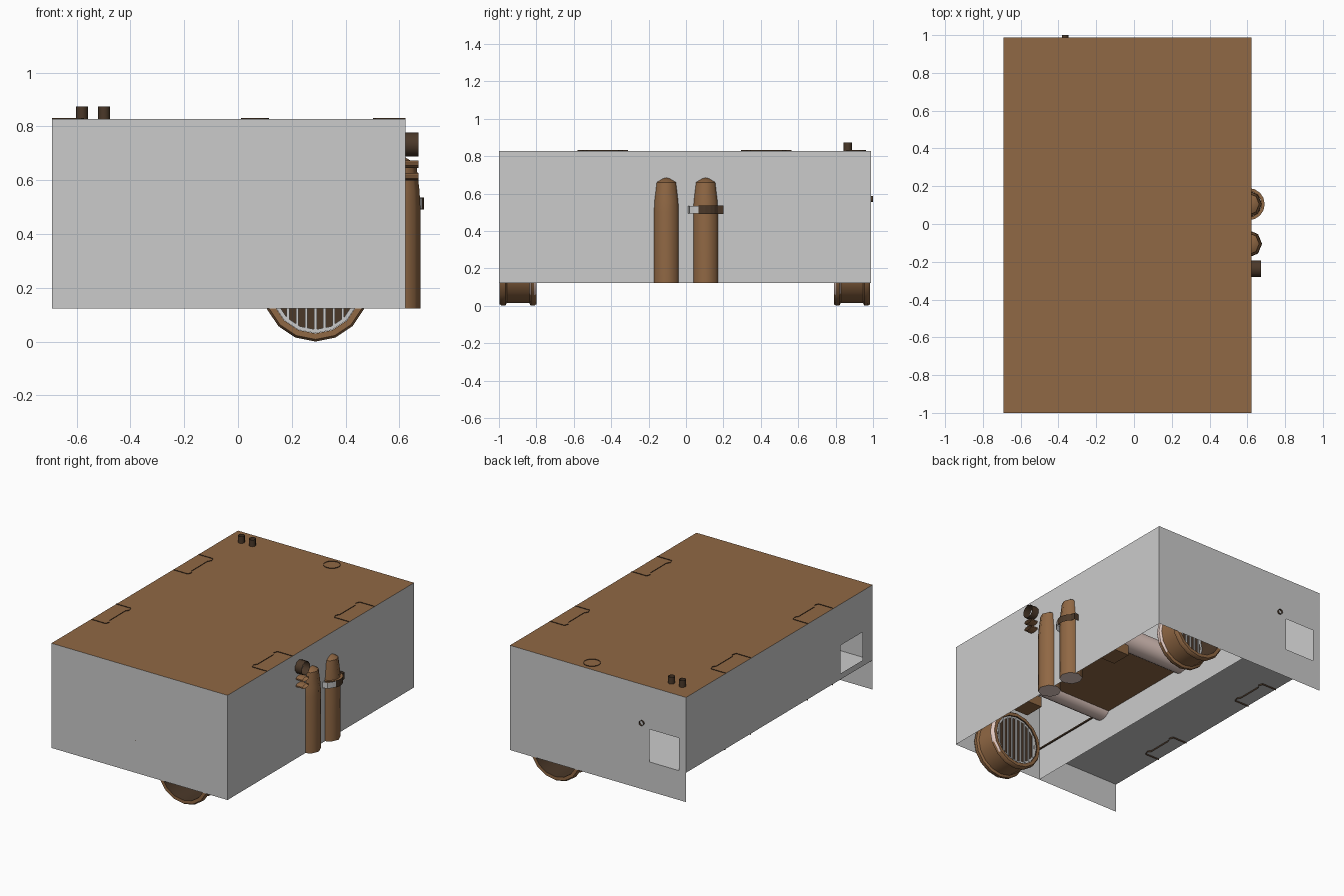
import bpy, bmesh, math
from mathutils import Vector, Matrix

cube = bpy.data.objects.get("Cube")
if cube:
    bpy.data.objects.remove(cube)


def material(name, rgb):
    m = bpy.data.materials.new(name)
    m.use_nodes = True
    m.diffuse_color = (*rgb, 1)
    m.node_tree.nodes["Principled BSDF"].inputs["Base Color"].default_value = (*rgb, 1)
    return m


GREY = material("panel_grey", (0.60, 0.60, 0.60))
BROWN = material("leather_brown", (0.28, 0.138, 0.058))
DARK = material("dark_brown", (0.07, 0.04, 0.022))
PINK = material("pale_pink", (0.88, 0.68, 0.62))

X0, X1, Y0, Y1 = -0.692, 0.622, -1.0, 0.988
BOTTOM, SHELF, TOP = 0.122, 0.32, 0.828
INNER = -0.063


def finish(name, bm, mat, smooth=False):
    bmesh.ops.remove_doubles(bm, verts=bm.verts, dist=1e-5)
    me = bpy.data.meshes.new(name)
    bm.to_mesh(me)
    bm.free()
    me.materials.append(mat)
    ob = bpy.data.objects.new(name, me)
    bpy.context.collection.objects.link(ob)
    if smooth:
        bpy.ops.object.select_all(action='DESELECT')
        bpy.context.view_layer.objects.active = ob
        ob.select_set(True)
        bpy.ops.object.shade_smooth_by_angle(angle=math.radians(48))
    return ob


def panel(name, mat, axis, at, us, vs, hole=None, flip=False):
    """Flat sheet across one axis, split into cells, with one cell left open."""
    bm = bmesh.new()
    for i in range(len(us) - 1):
        for j in range(len(vs) - 1):
            if (i, j) == hole:
                continue
            ring = []
            for u, v in ((us[i], vs[j]), (us[i + 1], vs[j]),
                         (us[i + 1], vs[j + 1]), (us[i], vs[j + 1])):
                p = [u, v]
                p.insert(axis, at)
                ring.append(bm.verts.new(p))
            bm.faces.new(ring[::-1] if flip else ring)
    return finish(name, bm, mat)


def box(name, mat, lo, hi):
    bm = bmesh.new()
    lo, hi = Vector(lo), Vector(hi)
    bmesh.ops.create_cube(bm, size=1, matrix=Matrix.Translation((lo + hi) / 2)
                          @ Matrix.Diagonal((*(hi - lo), 1)))
    return finish(name, bm, mat)


def lathe(name, mat, profile, centre, axis='Z', n=12, widen=1):
    """Spin (radius, height) points about the axis through centre."""
    turn = {'Z': Matrix(), 'X': Matrix.Rotation(math.pi / 2, 4, 'Y'),
            'Y': Matrix.Rotation(-math.pi / 2, 4, 'X')}[axis]
    bm = bmesh.new()
    rings = [[bm.verts.new((r * math.cos(2 * math.pi * k / n),
                            r * widen * math.sin(2 * math.pi * k / n), h)) for k in range(n)]
             for r, h in profile]
    for a, b in zip(rings, rings[1:]):
        for k in range(n):
            bm.faces.new((a[k], a[(k + 1) % n], b[(k + 1) % n], b[k]))
    bmesh.ops.transform(bm, matrix=Matrix.Translation(centre) @ turn, verts=bm.verts)
    bmesh.ops.remove_doubles(bm, verts=bm.verts, dist=1e-5)
    bmesh.ops.dissolve_degenerate(bm, dist=1e-6, edges=bm.edges)
    return finish(name, bm, mat, smooth=True)


def ribbon(name, mat, points, z, h, closed=False):
    """Thin upright strip along a path."""
    bm = bmesh.new()
    lo = [bm.verts.new((x, y, z)) for x, y in points]
    hi = [bm.verts.new((x, y, z + h)) for x, y in points]
    for k in range(len(points) - (0 if closed else 1)):
        m = (k + 1) % len(points)
        bm.faces.new((lo[k], lo[m], hi[m], hi[k]))
    return finish(name, bm, mat)


# Case: lid, walls, shelf and inner partition, open underneath
panel("lid", BROWN, 2, TOP, (X0, X1), (Y0, Y1))
panel("front_wall", GREY, 1, Y0, (X0, X1), (BOTTOM, TOP))
panel("back_wall", GREY, 1, Y1, (X0, -0.64, -0.42, X1), (BOTTOM, SHELF, 0.54, TOP),
      hole=(1, 1), flip=True)
panel("left_wall", GREY, 0, X1, (Y0, Y1), (BOTTOM, TOP))
panel("right_wall", GREY, 0, X0, (Y0, -0.895, -0.66, Y1), (SHELF, 0.36, 0.55, TOP),
      hole=(1, 1), flip=True)
panel("shelf", GREY, 2, SHELF, (X0, INNER), (Y0, Y1), flip=True)
panel("partition", GREY, 0, INNER, (Y0, Y1), (BOTTOM, TOP))
box("partition_rail", DARK, (INNER, Y0, 0.335), (INNER + 0.008, Y1, 0.345))

# Hinge seams on the lid and below the shelf
half = ((0.0, 0.135), (0.11, 0.135), (0.12, 0.105), (0.105, 0.085))
shape = [(d, -t) for d, t in half] + [(d, t) for d, t in reversed(half)]
for row, y in (("front", -0.445), ("back", 0.43)):
    left = [(X1 - d, y + t) for d, t in shape]
    right = [(X0 + d, y + t) for d, t in shape]
    ribbon(row + "_left_lid_seam", DARK, left, TOP, 0.004)
    ribbon(row + "_right_lid_seam", DARK, right, TOP, 0.004)
    ribbon(row + "_shelf_seam", DARK, right, SHELF - 0.01, 0.01)

# Round seam, pegs and back socket
circle = [(0.064 + 0.052 * math.cos(k * math.pi / 10),
           0.91 + 0.052 * math.sin(k * math.pi / 10)) for k in range(20)]
ribbon("lid_round_seam", DARK, circle, TOP, 0.004, closed=True)
for k, x in enumerate((-0.58, -0.498)):
    lathe(f"lid_peg_{k + 1}", DARK, ((0.022, 0), (0.022, 0.046)), (x, 0.865, TOP), n=8)
lathe("back_socket", DARK, ((0.017, 0), (0.017, 0.012)), (-0.365, Y1, 0.57), 'Y', n=10)

# Bottles on the left wall
for name, y in (("front_bottle", -0.105), ("back_bottle", 0.105)):
    c = (0.605, y, 0)
    lathe(name, BROWN, ((0.073, BOTTOM), (0.073, 0.5), (0.07, 0.56), (0.058, 0.66), (0, 0.695)),
          c, n=8)
    lathe(name + "_base", PINK, ((0, BOTTOM), (0.073, BOTTOM)), c, n=8)

# Strap and buckle around the back bottle
SX, SY, SR = 0.607, 0.105, 0.085
arc = [(SX + SR * math.cos(a), SY + SR * math.sin(a))
       for a in (-0.45, -0.2, 0, 0.3, 0.6, 0.9)]
ribbon("bottle_strap", DARK, arc + [(0.655, 0.2), (X1, 0.2)], 0.49, 0.045)
ribbon("strap_buckle", GREY, [(X1, 0.012), (0.655, 0.02), (0.672, 0.045), arc[0]], 0.492, 0.041)
lathe("strap_collar", BROWN, ((SR, 0.534), (0.068, 0.534)), (SX, SY, 0), n=16)

# Valve knob with two flattened stem rings
lathe("valve_knob", DARK, ((0.045, 0), (0.045, 0.05)), (X1, -0.237, 0.733), 'X', n=10)
for k, z in enumerate((0.612, 0.66)):
    lathe(f"valve_ring_{k + 1}", BROWN, ((0.014, 0), (0.014, 0.05)), (X1, -0.237, z),
          'X', n=10, widen=2.6)

# Hollow rollers, open outward, with a grille at the inner end
RX, RZ, R, BORE = 0.288, 0.195, 0.195, 0.165
side = [(BORE, 0), (0.187, 0), (R, 0.012), (R, 0.03), (0.18, 0.038)]
for name, outer, inner in (("front", Y0 + 0.004, -0.8), ("back", Y1 - 0.004, 0.79)):
    y0, y1 = min(outer, inner), max(outer, inner)
    w = y1 - y0
    roller = lathe(name + "_roller", BROWN, side + [(r, w - h) for r, h in reversed(side)],
                   (RX, y0, RZ), 'Y', n=16)
    lathe(name + "_roller_bore", DARK, ((BORE, 0), (BORE, w)), (RX, y0, RZ), 'Y', n=16)
    # Pale wear on the upper side of the inner rim
    roller.data.materials.append(PINK)
    for f in roller.data.polygons:
        if abs(f.center.y - inner) < 0.045 and f.center.z > 0.09 and f.center.x > RX + 0.1 \
                and abs(f.normal.y) < 0.9:
            f.material_index = 1
    out = 1 if outer > inner else -1
    mid = inner + 0.016 * out
    lathe(name + "_grille_back", DARK, ((0, 0), (0.164, 0)), (RX, mid, RZ), 'Y', n=16)
    for face, s in (("outer", 1), ("inner", -1)):
        y = mid + s * 0.008
        lathe(f"{name}_{face}_grille_ring", GREY, ((0.15, 0), (0.164, 0)),
              (RX, y, RZ), 'Y', n=16)
        for k in range(-4, 5):
            x = k * 0.034
            z = math.sqrt(0.156 ** 2 - x * x)
            box(f"{name}_{face}_grille_bar_{k + 5}", GREY,
                (RX + x - 0.005, y - 0.004, RZ - z), (RX + x + 0.005, y + 0.004, RZ + z))

# Underside tray with rounded end tubes and latch blocks
box("tray", BROWN, (INNER, -0.38, 0.32), (0.5, 0.38, 0.42))
for name, s in (("front", -1), ("back", 1)):
    lathe(name + "_tray_tube", PINK, ((0, 0), (0.075, 0), (0.075, 0.56), (0, 0.56)),
          (INNER, s * 0.385, 0.36), 'X', n=16)
    box(name + "_latch", BROWN, (0.46, s * 0.425 - 0.07, 0.17), (0.57, s * 0.425 + 0.07, 0.24))
